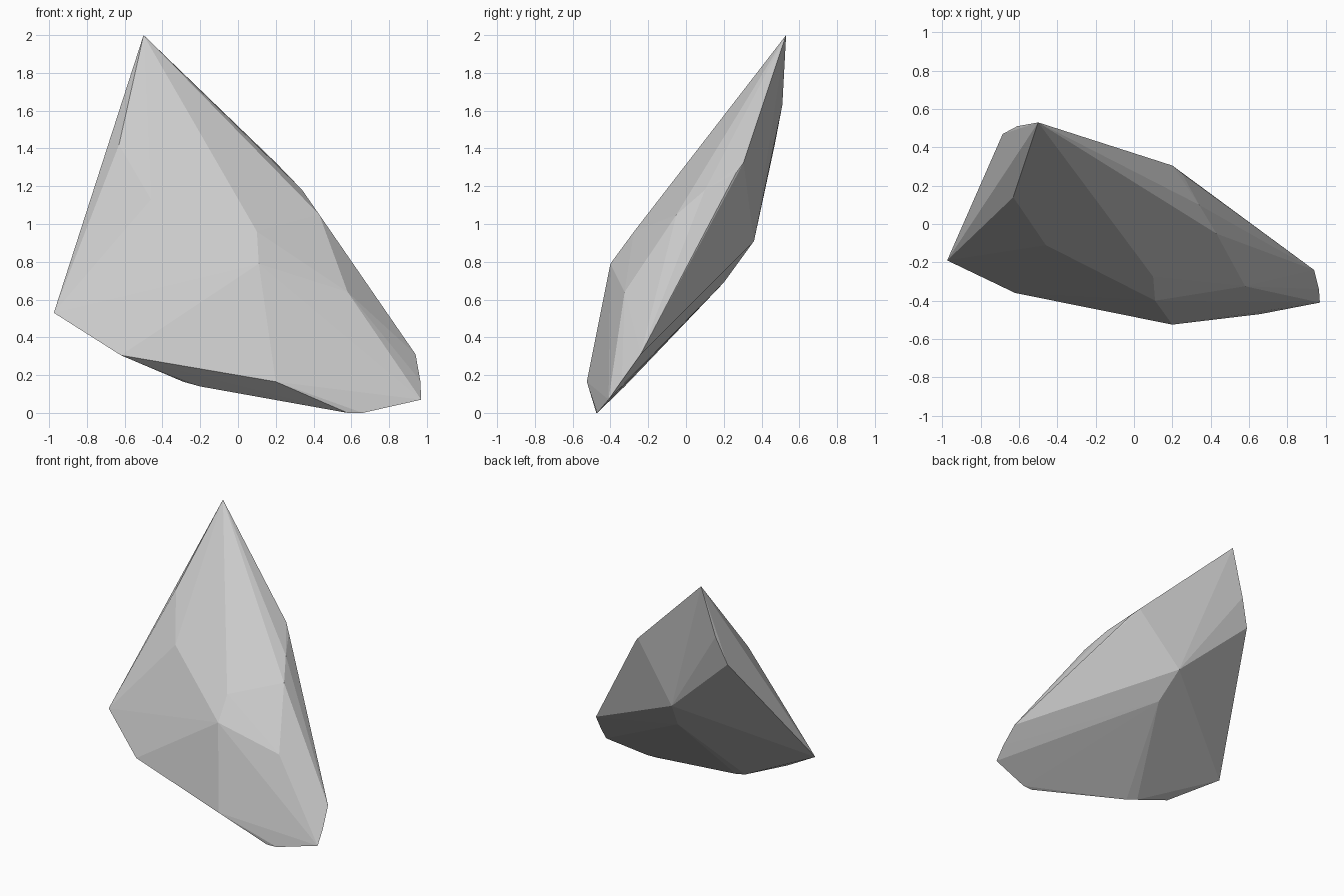
import bpy, bmesh

# Rock shard: flat-faced convex chip defined by its corner points
front_corners = [
    (-0.50, 0.53, 2.00),
    (-0.63, 0.14, 1.42), (-0.46, -0.11, 1.13),
    (-0.975, -0.19, 0.53), (-0.62, -0.36, 0.305),
    (0.11, -0.40, 0.79), (0.10, -0.275, 0.96),
    (0.20, -0.525, 0.165), (0.58, -0.325, 0.64),
    (0.43, -0.05, 1.05), (0.34, 0.10, 1.18),
]
back_corners = [
    (-0.61, 0.51, 1.63), (-0.685, 0.47, 1.42),
    (0.20, 0.305, 1.325), (0.25, 0.265, 1.27),
    (-0.13, 0.36, 0.91), (-0.07, 0.20, 0.69),
]
base_corners = [
    (0.94, -0.24, 0.31), (0.965, -0.34, 0.17), (0.97, -0.41, 0.07),
    (0.66, -0.47, 0.0), (0.58, -0.475, 0.0),
    (-0.20, -0.325, 0.14), (-0.29, -0.31, 0.165),
]

bm = bmesh.new()
for co in front_corners + back_corners + base_corners:
    bm.verts.new(co)
hull = bmesh.ops.convex_hull(bm, input=bm.verts[:])
unused = [v for v in bm.verts if not v.link_faces]
bmesh.ops.delete(bm, geom=unused, context='VERTS')
bmesh.ops.recalc_face_normals(bm, faces=bm.faces[:])

mesh = bpy.data.meshes.new("rock_shard")
bm.to_mesh(mesh)
bm.free()
rock = bpy.data.objects.new("rock_shard", mesh)
bpy.context.collection.objects.link(rock)
